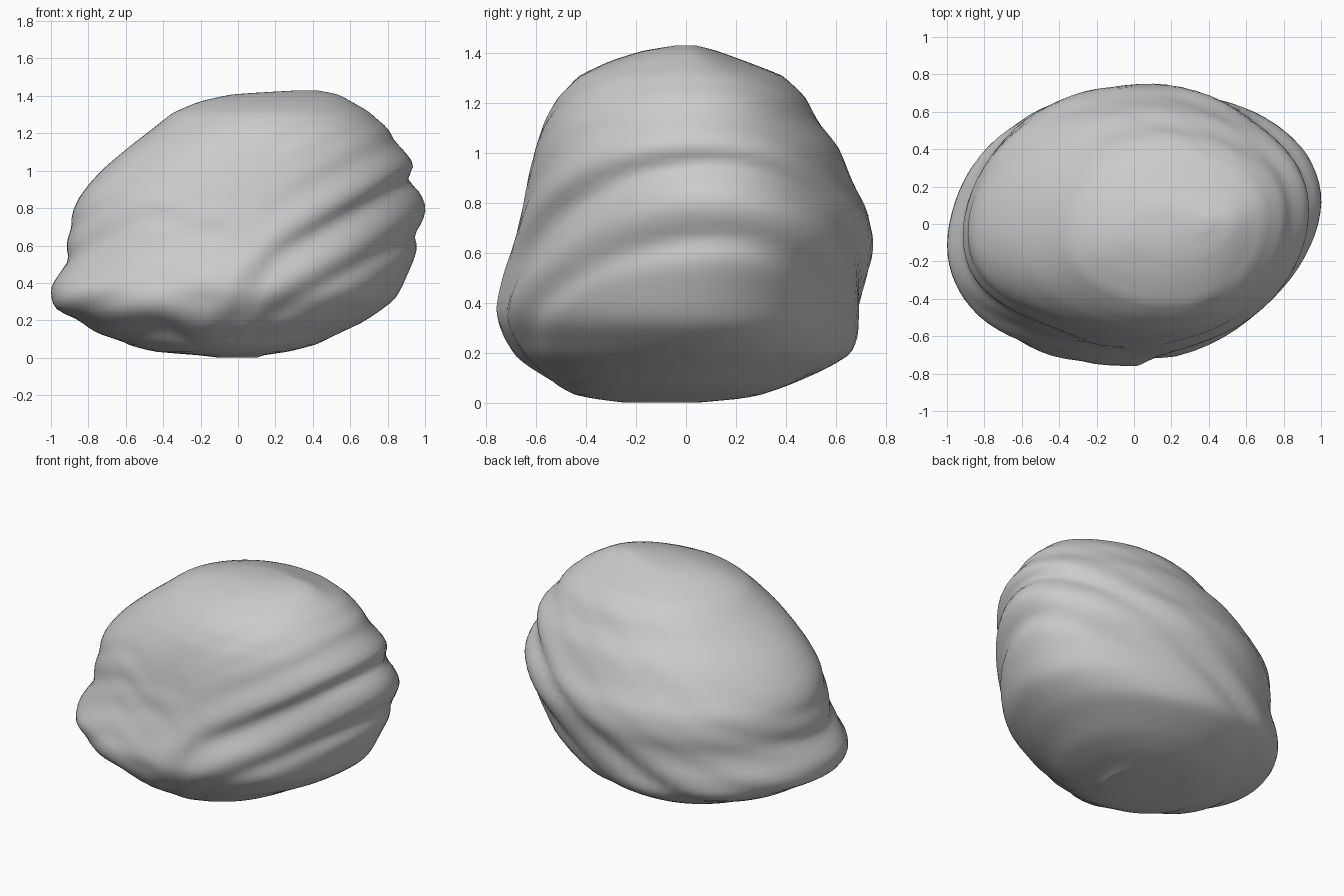
import bpy, bmesh
from math import sin, cos, pi, exp

if "Cube" in bpy.data.objects:
    bpy.data.objects.remove(bpy.data.objects["Cube"])

# Boulder outline per height: z, x min, x max, y min, y max
LEVELS = [
    (0.00, -.10, .10, -.25, .05), (.015, -.22, .14, -.37, .22),
    (.03, -.44, .26, -.45, .30), (.07, -.60, .42, -.53, .42),
    (.13, -.74, .54, -.61, .55), (.19, -.84, .67, -.68, .65),
    (.25, -.97, .76, -.72, .68), (.31, -1.01, .84, -.75, .69),
    (.37, -1.01, .875, -.765, .70), (.45, -.96, .91, -.75, .71),
    (.53, -.925, .945, -.725, .725), (.60, -.92, .965, -.70, .745),
    (.66, -.91, .975, -.685, .75), (.76, -.895, .985, -.665, .735),
    (.86, -.85, .98, -.645, .68), (.95, -.78, .955, -.625, .645),
    (1.03, -.70, .93, -.605, .61), (1.13, -.58, .87, -.57, .53),
    (1.23, -.45, .80, -.51, .475), (1.31, -.35, .71, -.43, .39),
    (1.37, -.21, .61, -.30, .23), (1.41, -.03, .53, -.17, .12),
    (1.43, .33, .42, -.04, .04)]
# Tilted strata: position across the layers, width, depth
STRATA = [(.12, .035, -.035), (.26, .06, .025), (.43, .045, -.06), (.55, .06, .02),
          (.70, .04, -.02), (.88, .05, -.012), (1.03, .04, -.025), (1.2, .04, -.015)]
RINGS, SEGS, TOP = 64, 80, 1.43


def outline(z):
    for a, b in zip(LEVELS, LEVELS[1:]):
        if z <= b[0]:
            f = (z - a[0]) / (b[0] - a[0])
            return [p + (q - p) * f for p, q in zip(a[1:], b[1:])]
    return LEVELS[-1][1:]


def surface(z, ang):
    x0, x1, y0, y1 = outline(z)
    c, s = cos(ang), sin(ang)
    cx, cy = (x0 + x1) / 2, (y0 + y1) / 2
    dx, dy = c * (x1 - x0) / 2, s * (y1 - y0) / 2
    x = cx + dx
    # layers bend downward on the front, just left of the middle
    front = max(0, -s)
    t = z - .55 * x + .30 * front * exp(-((x + .15) / .2) ** 2)
    fade = min(1, z / .12, (TOP - z) / .2)
    side = 1 if s < 0 else 1 - .4 * s
    k = 1 + fade * side * sum(d * exp(-((t - p) / w) ** 2) for p, w, d in STRATA)
    # lower front layers sit back under the overhanging lip
    k -= .045 * fade * front / (1 + exp((t - .40) / .02))
    y = cy + dy * k + .09 * dx * abs(c) ** 3
    return cx + dx * k, y, z


# Layered boulder
bm = bmesh.new()
rings = []
for i in range(RINGS + 1):
    z = TOP / 2 * (1 - cos(pi * i / RINGS))
    rings.append([bm.verts.new(surface(z, 2 * pi * j / SEGS)) for j in range(SEGS)])
for a, b in zip(rings, rings[1:]):
    for j in range(SEGS):
        n = (j + 1) % SEGS
        bm.faces.new((a[j], a[n], b[n], b[j]))
bm.faces.new(rings[0][::-1])
bm.faces.new(rings[-1])
mesh = bpy.data.meshes.new("boulder")
bm.to_mesh(mesh)
bm.free()
mesh.shade_smooth()
boulder = bpy.data.objects.new("boulder", mesh)
bpy.context.collection.objects.link(boulder)

# Weathered edges
soften = boulder.modifiers.new("soften", 'SMOOTH')
soften.factor = .5
soften.iterations = 3
